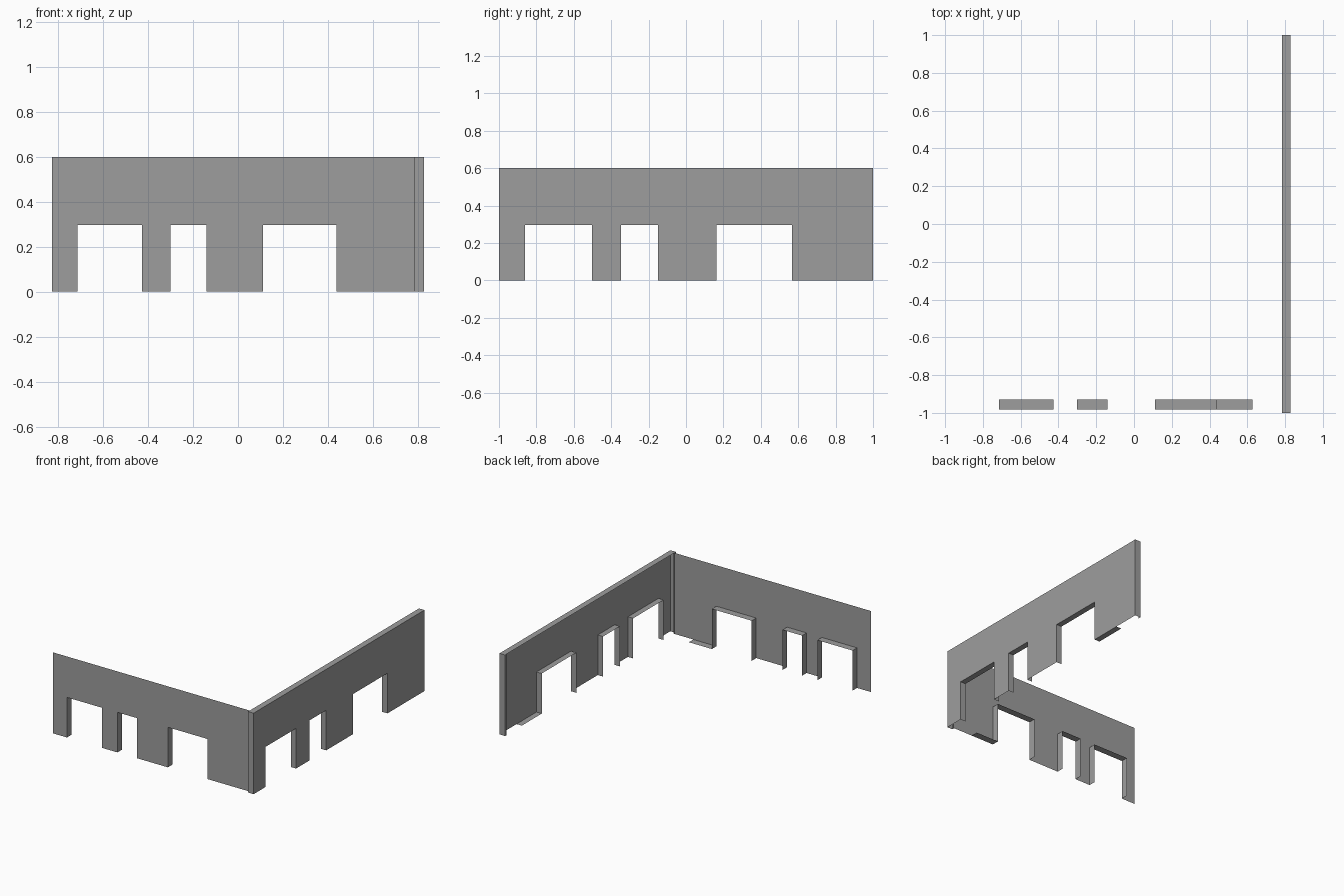
import bpy
import bmesh

cube = bpy.data.objects.get("Cube")
if cube:
    bpy.data.objects.remove(cube)

GREY = 0.34
mat = bpy.data.materials.new("wall grey")
mat.use_nodes = True
mat.diffuse_color = (GREY, GREY, GREY, 1)
mat.node_tree.nodes["Principled BSDF"].inputs["Base Color"].default_value = (GREY, GREY, GREY, 1)

HEIGHT = 0.6
DOOR = 0.297
OPENINGS = [(-0.86, -0.503), (-0.348, -0.15), (0.163, 0.567)]
SILL_END = 0.8


def make_part(name, faces, place):
    """Faces are lists of (along, inward, height) points."""
    bm = bmesh.new()
    for pts in faces:
        bm.faces.new([bm.verts.new(place(*p)) for p in pts])
    bmesh.ops.remove_doubles(bm, verts=bm.verts, dist=0.0001)
    mesh = bpy.data.meshes.new(name)
    bm.to_mesh(mesh)
    bm.free()
    mesh.materials.append(mat)
    obj = bpy.data.objects.new(name, mesh)
    bpy.context.scene.collection.objects.link(obj)


def make_wall(name, depth, place):
    # Outer sheet, with doorways notched into its lower edge
    outline = [(-1, 0, 0)]
    for a, b in OPENINGS:
        outline += [(a, 0, 0), (a, 0, DOOR), (b, 0, DOOR), (b, 0, 0)]
    outline += [(1, 0, 0), (1, 0, HEIGHT), (-1, 0, HEIGHT)]
    make_part(name + "_sheet", [outline], place)

    # Jambs and lintel lining each doorway
    reveals = []
    for a, b in OPENINGS:
        reveals += [
            [(a, 0, 0), (a, depth, 0), (a, depth, DOOR), (a, 0, DOOR)],
            [(b, depth, 0), (b, 0, 0), (b, 0, DOOR), (b, depth, DOOR)],
            [(a, 0, DOOR), (a, depth, DOOR), (b, depth, DOOR), (b, 0, DOOR)],
        ]
    make_part(name + "_doorway_linings", reveals, place)

    # Ledge on the ground beside the widest doorway
    b = OPENINGS[-1][1]
    make_part(name + "_ground_ledge",
              [[(b, 0, 0), (SILL_END, 0, 0), (SILL_END, depth, 0), (b, depth, 0)]], place)


def front_place(u, d, z):
    return (u * 0.808 - 0.02, -0.981 + d, z)


def side_place(u, d, z):
    return (0.828 - d, u, z)


make_wall("front_wall", 0.053, front_place)
make_wall("side_wall", 0.043, side_place)

# Top cap, end caps and narrow returns of the side wall
T = 0.045
caps = [[(-1, 0, HEIGHT), (1, 0, HEIGHT), (1, T, HEIGHT), (-1, T, HEIGHT)]]
for s in (-1, 1):
    end = [(s, T, 0), (s, 0, 0), (s, 0, HEIGHT), (s, T, HEIGHT)]
    lip = [(s * 0.98, T, 0), (s, T, 0), (s, T, HEIGHT), (s * 0.98, T, HEIGHT)]
    caps += [end, lip] if s < 0 else [end[::-1], lip[::-1]]
make_part("side_wall_caps", caps, side_place)
